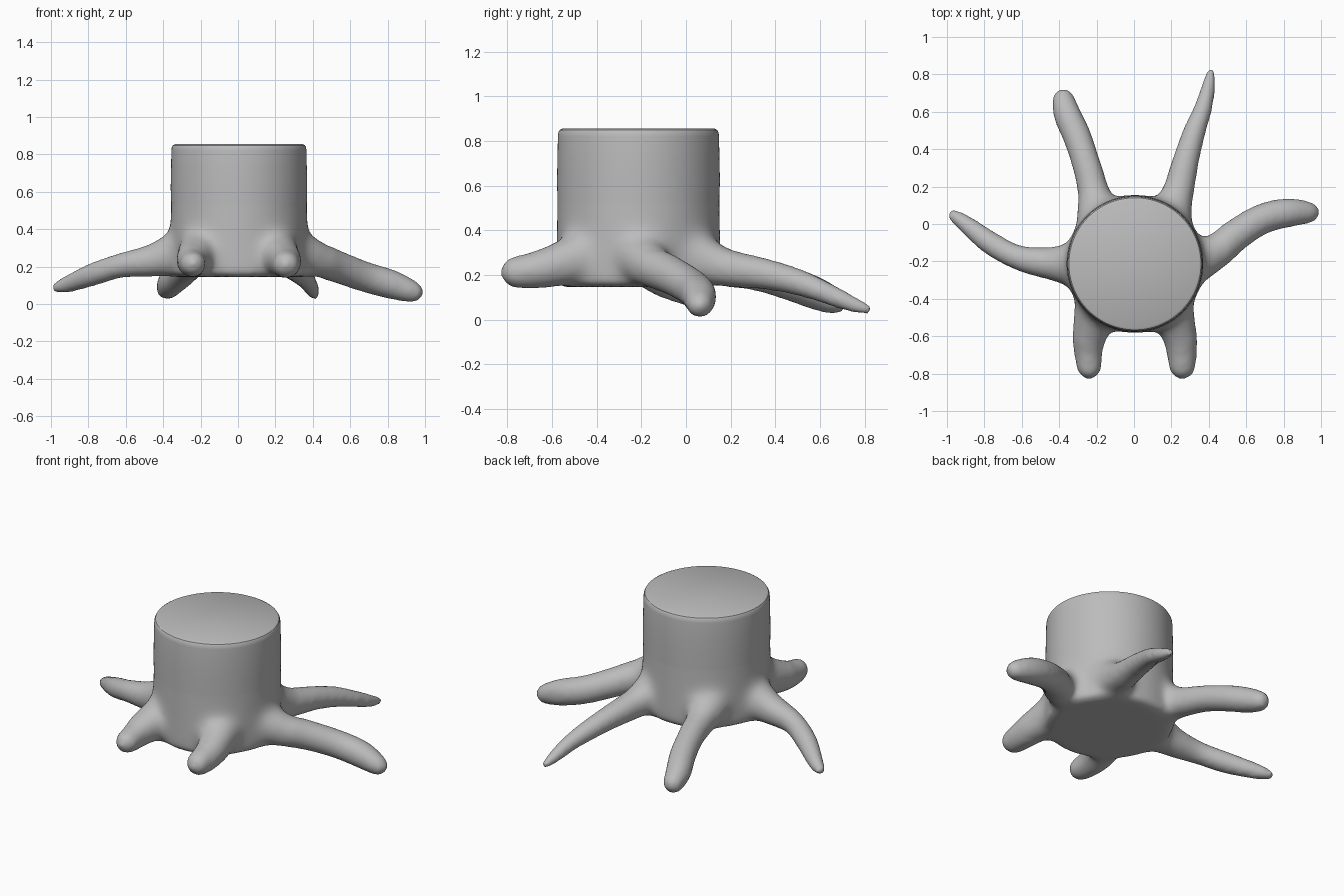
import bpy, bmesh, math
from mathutils import Vector, Matrix

cube = bpy.data.objects.get("Cube")
if cube:
    bpy.data.objects.remove(cube, do_unlink=True)

CX, CY, R = 0.005, -0.213, 0.36      # trunk axis and radius
BASE, CUT, TOP = 0.145, 0.53, 0.855  # underside, start of clean trunk, sawn top

# Root centre lines: x, y, z, radius
ROOTS = [
    [(-.28, -.22, .29, .13), (-.45, -.21, .235, .092), (-.62, -.18, .208, .07),
     (-.77, -.10, .16, .066), (-.90, .0, .11, .052), (-.965, .045, .088, .04)],
    [(.28, -.22, .29, .13), (.42, -.16, .24, .1), (.53, -.07, .2, .09), (.68, .025, .145, .085),
     (.82, .06, .105, .082), (.935, .062, .065, .063)],
    [(.19, .02, .29, .12), (.235, .17, .235, .09), (.28, .35, .205, .074), (.325, .5, .168, .064),
     (.37, .62, .122, .054), (.397, .73, .075, .044), (.41, .81, .046, .032)],
    [(-.19, .02, .29, .12), (-.215, .17, .235, .09), (-.255, .32, .205, .08),
     (-.305, .47, .16, .08), (-.355, .58, .118, .078), (-.378, .665, .082, .065)],
    [(-.2, -.44, .29, .12), (-.235, -.58, .245, .1), (-.245, -.68, .22, .08), (-.24, -.765, .215, .071)],
    [(.2, -.44, .29, .12), (.24, -.58, .245, .1), (.255, -.68, .22, .085), (.258, -.76, .212, .076)],
]


def spline(points, steps=10):
    """Catmull-Rom samples of position and radius along a root."""
    p = [Vector(q) for q in points]
    p = [2 * p[0] - p[1]] + p + [2 * p[-1] - p[-2]]
    for a, b, c, d in zip(p, p[1:], p[2:], p[3:]):
        for i in range(steps):
            t = i / steps
            yield 0.5 * (2 * b + (c - a) * t + (2 * a - 5 * b + 4 * c - d) * t ** 2
                         + (3 * b - a - 3 * c + d) * t ** 3)
    yield p[-2]


# Rough union of trunk and swept roots
bm = bmesh.new()
bmesh.ops.create_cone(bm, cap_ends=True, segments=96, radius1=R + .012, radius2=R,
                      depth=.75 - BASE,
                      matrix=Matrix.Translation((CX, CY, (.75 + BASE) / 2)))
for root in ROOTS:
    for x, y, z, r in spline(root):
        ball = bmesh.ops.create_icosphere(bm, subdivisions=3, radius=r,
                                          matrix=Matrix.Translation((x, y, z)))
        for v in ball["verts"]:
            if math.hypot(v.co.x - CX, v.co.y - CY) < .46:
                v.co.z = max(v.co.z, BASE)
mesh = bpy.data.meshes.new("tree_stump")
bm.to_mesh(mesh)
bm.free()
stump = bpy.data.objects.new("tree_stump", mesh)
bpy.context.scene.collection.objects.link(stump)

# Fuse into one skin
remesh = stump.modifiers.new("fuse", "REMESH")
remesh.mode = "VOXEL"
remesh.voxel_size = .016
bpy.context.view_layer.update()
fused = bpy.data.meshes.new_from_object(
    stump.evaluated_get(bpy.context.evaluated_depsgraph_get()))
stump.modifiers.clear()
stump.data = fused

# Blend the roots into the trunk
bm = bmesh.new()
bm.from_mesh(fused)
for i in range(16):
    bmesh.ops.smooth_vert(bm, verts=bm.verts, factor=.5,
                          use_axis_x=True, use_axis_y=True, use_axis_z=True)
    if i < 14:   # extra softening around the collar
        collar = [v for v in bm.verts if .2 < v.co.z < .55
                  and math.hypot(v.co.x - CX, v.co.y - CY) < .5]
        bmesh.ops.smooth_vert(bm, verts=collar, factor=.5,
                              use_axis_x=True, use_axis_y=True, use_axis_z=True)

# Clean upper trunk with a rounded rim and flat top
bmesh.ops.bisect_plane(bm, geom=bm.verts[:] + bm.edges[:] + bm.faces[:],
                       plane_co=(0, 0, CUT), plane_no=(0, 0, 1), clear_outer=True)
edges = [e for e in bm.edges if e.is_boundary]
for z, r in [(.62, .365), (.72, .363), (.82, .361), (.838, .359), (.849, .353), (TOP, .342)]:
    geom = bmesh.ops.extrude_edge_only(bm, edges=edges)["geom"]
    edges = [g for g in geom if isinstance(g, bmesh.types.BMEdge)]
    for v in [g for g in geom if isinstance(g, bmesh.types.BMVert)]:
        a = math.atan2(v.co.y - CY, v.co.x - CX)
        v.co = (CX + r * math.cos(a), CY + r * math.sin(a), z)
bmesh.ops.contextual_create(bm, geom=edges)
bmesh.ops.recalc_face_normals(bm, faces=bm.faces)
bm.to_mesh(fused)
bm.free()

# Material and shading
grey = bpy.data.materials.new("plain_grey")
grey.use_nodes = True
colour = (.5, .5, .5, 1)
grey.diffuse_color = colour
grey.node_tree.nodes["Principled BSDF"].inputs["Base Color"].default_value = colour
fused.materials.clear()
fused.materials.append(grey)
bpy.context.view_layer.objects.active = stump
stump.select_set(True)
bpy.ops.object.shade_smooth_by_angle(angle=math.radians(30))
